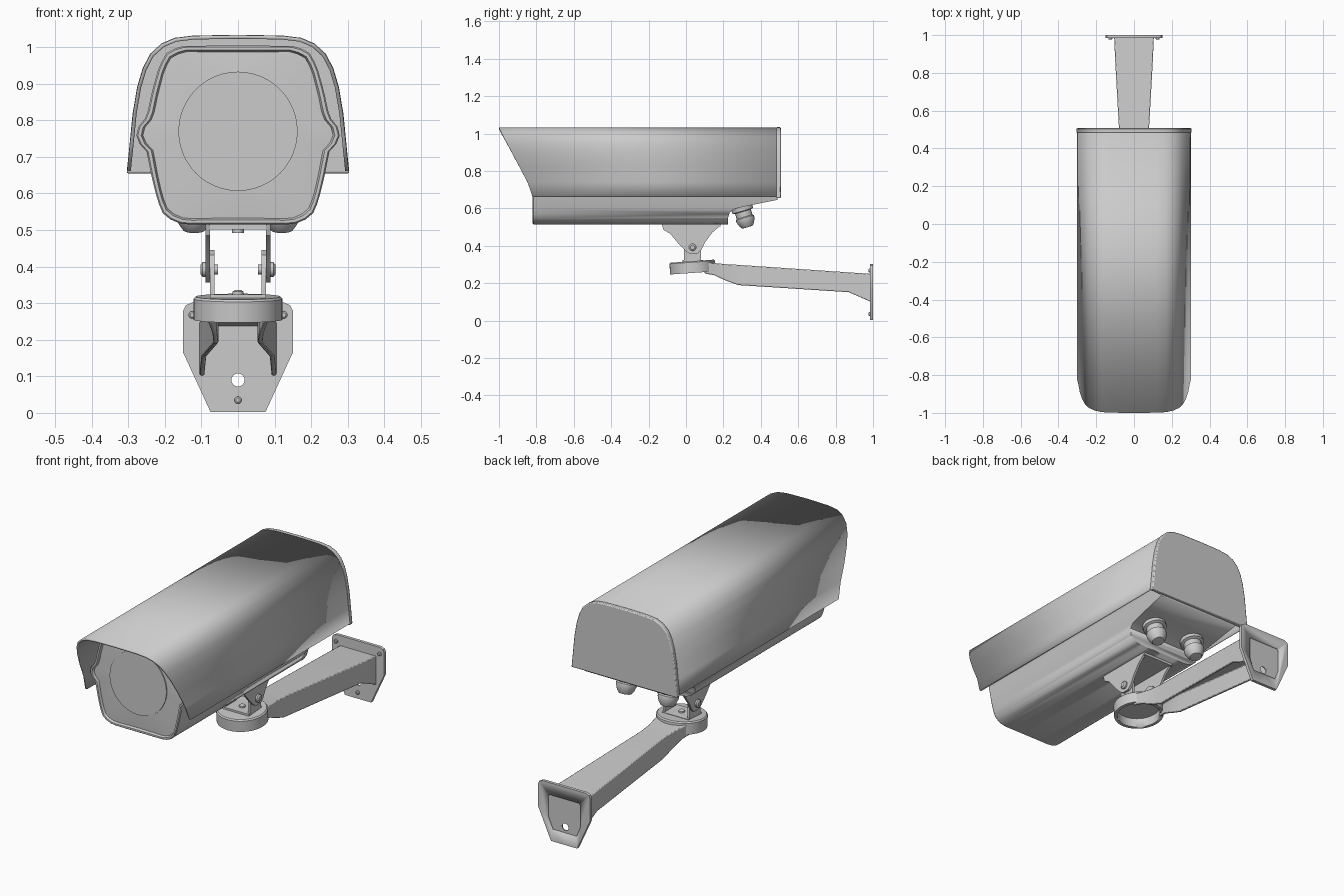
import bpy, bmesh, math
from mathutils import Vector, Matrix

if "Cube" in bpy.data.objects:
    bpy.data.objects.remove(bpy.data.objects["Cube"])

grey = bpy.data.materials.new("painted_grey")
grey.diffuse_color = (0.6, 0.6, 0.6, 1)
grey.use_nodes = True
grey.node_tree.nodes["Principled BSDF"].inputs["Base Color"].default_value = grey.diffuse_color


def finish(name, bm, angle=35):
    bmesh.ops.recalc_face_normals(bm, faces=bm.faces)
    me = bpy.data.meshes.new(name)
    bm.to_mesh(me)
    bm.free()
    ob = bpy.data.objects.new(name, me)
    bpy.context.collection.objects.link(ob)
    me.materials.append(grey)
    bpy.ops.object.select_all(action='DESELECT')
    ob.select_set(True)
    bpy.context.view_layer.objects.active = ob
    bpy.ops.object.shade_smooth_by_angle(angle=math.radians(angle))
    return ob


def loft(name, rings, caps=True, closed=True, angle=35):
    """Skin a list of rings that have equal point counts."""
    bm = bmesh.new()
    vs = [[bm.verts.new(p) for p in r] for r in rings]
    n = len(rings[0])
    for a, b in zip(vs, vs[1:]):
        for i in range(n if closed else n - 1):
            j = (i + 1) % n
            bm.faces.new((a[i], a[j], b[j], b[i]))
    if caps:
        bm.faces.new(vs[0])
        bm.faces.new(vs[-1])
    return finish(name, bm, angle)


def prism_y(name, pts, y0, y1):
    return loft(name, [[(x, y, z) for x, z in pts] for y in (y0, y1)])


def prism_x(name, pts, x0, x1):
    return loft(name, [[(x, y, z) for y, z in pts] for x in (x0, x1)])


def box(name, x0, x1, y0, y1, z0, z1):
    return prism_x(name, [(y0, z0), (y1, z0), (y1, z1), (y0, z1)], x0, x1)


def turned(name, steps, origin, axis, n=24):
    """Lathe (radius, distance) steps along an axis."""
    m = Matrix.Translation(origin) @ Vector(axis).to_track_quat('Z', 'Y').to_matrix().to_4x4()
    ring = [(math.cos(2 * math.pi * i / n), math.sin(2 * math.pi * i / n)) for i in range(n)]
    return loft(name, [[m @ Vector((r * c, r * s, h)) for c, s in ring] for r, h in steps])


def cut(ob, cutter):
    mod = ob.modifiers.new("cut", 'BOOLEAN')
    mod.object, mod.operation, mod.solver = cutter, 'DIFFERENCE', 'EXACT'
    cutter.hide_render = True
    cutter.hide_viewport = True


def bevel(ob, w, seg=2):
    mod = ob.modifiers.new("bevel", 'BEVEL')
    mod.width, mod.segments, mod.limit_method = w, seg, 'ANGLE'


def mirror(half):
    return half + [(-x, z) for x, z in reversed(half) if x > 1e-6]


# camera housing, sampled radially so it can blend into the round window
CZ = 0.77
outline = mirror([(0, 0.515), (0.15, 0.515), (0.18, 0.525), (0.205, 0.545), (0.22, 0.58),
                  (0.235, 0.64), (0.25, 0.715), (0.278, 0.745), (0.278, 0.775), (0.25, 0.81),
                  (0.235, 0.88), (0.215, 0.95), (0.195, 0.985), (0.16, 1.003), (0, 1.005)])


def reach(a):
    d = Vector((math.cos(a), math.sin(a)))
    best = 0
    for p, q in zip(outline, outline[1:] + outline[:1]):
        p, e = Vector((p[0], p[1] - CZ)), Vector((q[0] - p[0], q[1] - p[1]))
        den = d.x * e.y - d.y * e.x
        if abs(den) > 1e-9:
            t, u = (p.x * e.y - p.y * e.x) / den, (p.x * d.y - p.y * d.x) / den
            if t > 0 and -1e-6 <= u <= 1 + 1e-6:
                best = max(best, t)
    return best


N = 72
angles = [2 * math.pi * (i + 0.5) / N for i in range(N)]
R = [reach(a) for a in angles]


def ring(y, f):
    return [(f(r) * math.cos(a), y, CZ + f(r) * math.sin(a)) for a, r in zip(angles, R)]


housing = loft("housing", [ring(0.49, lambda r: r), ring(-0.815, lambda r: r),
                           ring(-0.82, lambda r: r - 0.004), ring(-0.82, lambda r: r - 0.013),
                           ring(-0.808, lambda r: r - 0.018), ring(-0.815, lambda r: 0.163)])
# sloping recess under the rear
cut(housing, prism_x("rear_recess_cutter", [(0.225, 0.4), (0.225, 0.55), (0.235, 0.58),
    (0.26, 0.598), (0.36, 0.62), (0.6, 0.668), (0.6, 0.4)], -0.4, 0.4))
turned("lens_window", [(0.163, 0), (0.163, 0.008)], (0, -0.812, CZ), (0, -1, 0), 48)

# hood: open arch with a raked front edge
arch = [(0.298, 0.662), (0.29, 0.74), (0.282, 0.82), (0.27, 0.89), (0.255, 0.94), (0.235, 0.978),
        (0.205, 1.005), (0.17, 1.02), (0.12, 1.026), (0, 1.028)]
arch = arch + [(-x, z) for x, z in reversed(arch[:-1])]
hood = loft("hood", [[(x, min(-0.82, -1 + (1.028 - z) * 0.53), z) for x, z in arch],
                     [(x, 0.49, z) for x, z in arch]], caps=False, closed=False)
solid = hood.modifiers.new("thickness", 'SOLIDIFY')
solid.thickness, solid.offset = 0.01, 0

# rear cap
cap = prism_y("rear_cap", [(x * 1.022, 0.655 + (z - 0.662) * 1.035) for x, z in arch], 0.482, 0.507)
bevel(cap, 0.005)

# cable glands
for s in (-1, 1):
    turned("cable_gland", [(0.058, -0.01), (0.058, 0.012), (0.044, 0.016), (0.044, 0.045),
                           (0.05, 0.05), (0.05, 0.062), (0.042, 0.085), (0.03, 0.102), (0.018, 0.103)],
           (s * 0.12, 0.30, 0.598), (0, 0.3, -1))

# tilt bracket under the housing
box("bracket_plate", -0.088, 0.088, -0.125, 0.185, 0.502, 0.52)
cheek = [(-0.13, 0.515), (-0.12, 0.485), (-0.085, 0.465), (-0.035, 0.405), (0.0, 0.37), (0.02, 0.357),
         (0.06, 0.357), (0.08, 0.375), (0.1, 0.415), (0.14, 0.47), (0.18, 0.505), (0.185, 0.515)]
lug = [(-0.01, 0.315), (0.08, 0.315), (0.08, 0.4), (0.065, 0.432), (0.035, 0.445), (0.005, 0.432),
       (-0.01, 0.4)]
for s in (-1, 1):
    prism_x("bracket_cheek", cheek, s * 0.077, s * 0.089)
    prism_x("swivel_lug", lug, s * 0.064, s * 0.076)
    turned("pivot_bolt", [(0.014, 0.055), (0.014, 0.089), (0.02, 0.089), (0.02, 0.097), (0.012, 0.103)],
           (0, 0.035, 0.392), (s, 0, 0), 12)
box("swivel_base", -0.076, 0.076, -0.02, 0.09, 0.308, 0.324)
turned("swivel_bolt", [(0.015, 0), (0.015, 0.012), (0.008, 0.016)], (0, 0.035, 0.32), (0, 0, 1), 12)
turned("bracket_bolt", [(0.016, 0), (0.016, 0.018)], (0, -0.08, 0.51), (0, 0, -1), 12)

# round hollow head of the arm
tilt = (0, 0.07, -1)
head = turned("arm_head", [(0.116, -0.033), (0.122, -0.027), (0.122, 0.03)], (0, 0.035, 0.285), tilt, 40)
cut(head, turned("head_cutter", [(0.106, -0.018), (0.106, 0.06)], (0, 0.035, 0.285), tilt, 40))

# arm: downward-open channel that widens towards the wall
T = 0.013
stations = [(0.10, 0.09, 0.312, 0.252), (0.15, 0.08, 0.308, 0.243), (0.21, 0.07, 0.302, 0.215),
            (0.28, 0.067, 0.298, 0.19), (0.87, 0.1, 0.258, 0.152), (0.99, 0.105, 0.25, 0.1)]
arm = loft("arm", [[(-w, y, b), (-w, y, t), (w, y, t), (w, y, b), (w - T, y, b), (w - T, y, t - T),
                    (T - w, y, t - T), (T - w, y, b)] for y, w, t, b in stations])
bevel(arm, 0.004)

# wall plate with a recessed back and a cable hole
plate = prism_y("wall_plate", mirror([(0.0, 0.002), (0.075, 0.002), (0.15, 0.165), (0.15, 0.28),
                                      (0.143, 0.294), (0.125, 0.302), (0, 0.302)]), 0.984, 1.0)
cut(plate, prism_y("plate_recess_cutter", mirror([(0, 0.06), (0.07, 0.06), (0.095, 0.12),
                                                  (0.095, 0.23), (0.085, 0.24), (0, 0.24)]), 0.99, 1.1))
cut(plate, turned("plate_hole_cutter", [(0.018, 0), (0.018, 0.3)], (0, 0.9, 0.09), (0, 1, 0)))
for x, z in ((0, 0.035), (-0.125, 0.268), (0.125, 0.268)):
    turned("plate_bolt", [(0.01, 0), (0.01, 0.006), (0.006, 0.009)], (x, 0.985, z), (0, -1, 0), 12)
